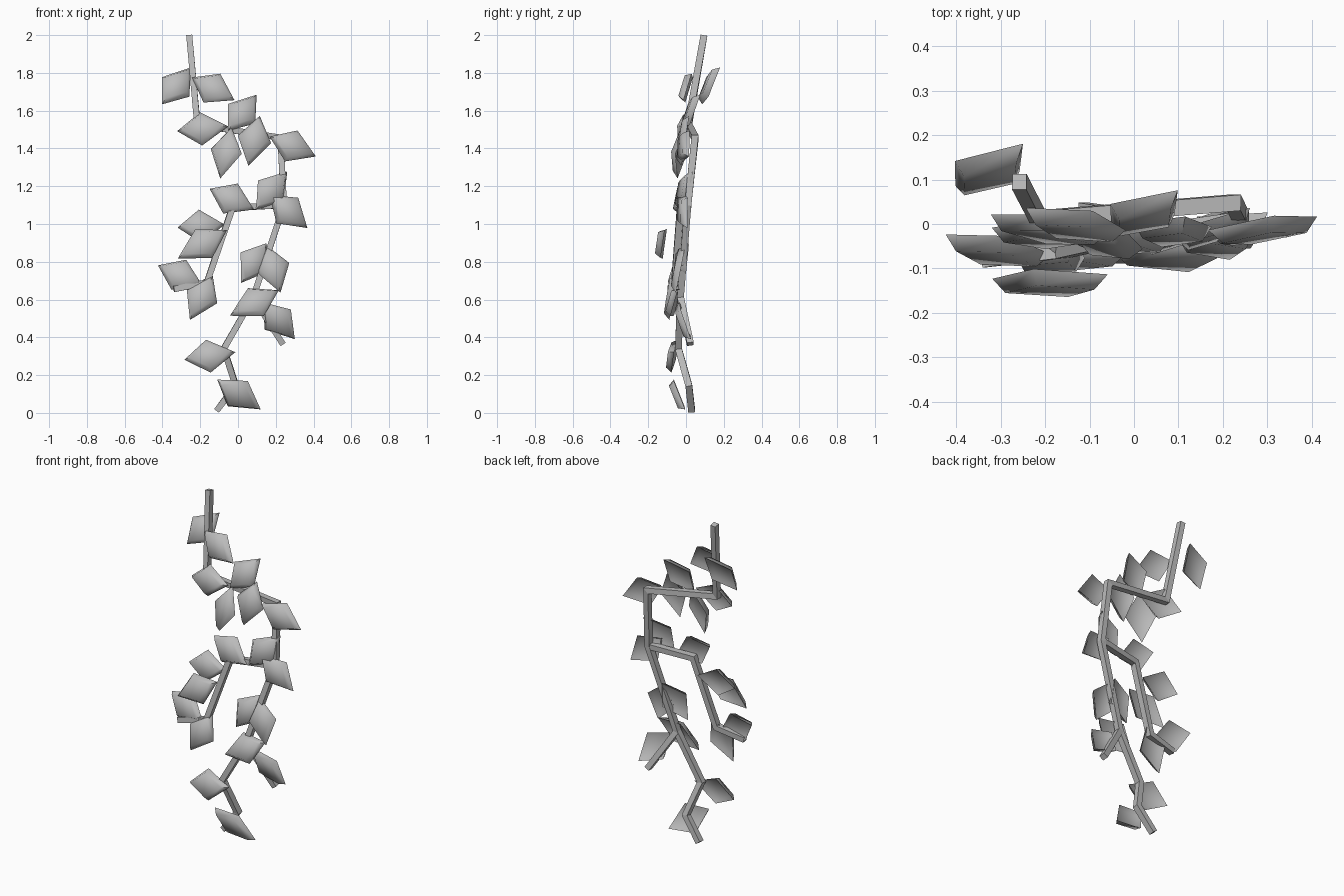
import bpy
import bmesh
from math import radians
from mathutils import Vector

default_cube = bpy.data.objects.get("Cube")
if default_cube:
    bpy.data.objects.remove(default_cube, do_unlink=True)

# One plain grey for the whole plant
GREY = (0.5, 0.5, 0.5, 1.0)
grey = bpy.data.materials.new("plain grey")
grey.use_nodes = True
grey.diffuse_color = GREY
grey.node_tree.nodes["Principled BSDF"].inputs["Base Color"].default_value = GREY

FRONT = Vector((0, -1, 0))
# Directions a leaf can face
FORWARD = (0, -1, 0.22)
UPWARD = (0, -1, 0.4)
DOWNWARD = (0, -1, -0.42)
TO_LEFT = (0.35, -1, 0.25)
TO_RIGHT = (-0.4, -1, 0.2)


def add_object(name, bm):
    """Turn a bmesh into a named, coloured object."""
    bmesh.ops.recalc_face_normals(bm, faces=bm.faces)
    mesh = bpy.data.meshes.new(name)
    bm.to_mesh(mesh)
    bm.free()
    mesh.materials.append(grey)
    obj = bpy.data.objects.new(name, mesh)
    bpy.context.scene.collection.objects.link(obj)
    return obj


def bridge(bm, lower, upper):
    """Join two rings of four vertices with side faces."""
    for i in range(4):
        j = (i + 1) % 4
        bm.faces.new((lower[i], lower[j], upper[j], upper[i]))


def stem(name, points, width=0.032, depth=0.036):
    """Sweep a square section along a path with mitred corners."""
    path = [Vector(p) for p in points]
    bm = bmesh.new()
    rings = []
    for i, point in enumerate(path):
        before = (point - path[max(i - 1, 0)]).normalized()
        after = (path[min(i + 1, len(path) - 1)] - point).normalized()
        tangent = (before + after).normalized()
        mitre = max(tangent.dot(after if after.length else before), 0.5)
        side = tangent.cross(FRONT).normalized() * width / (2 * mitre)
        front = side.cross(tangent).normalized() * depth / 2
        corners = (side + front, side - front, -side - front, front - side)
        rings.append([bm.verts.new(point + c) for c in corners])
    for lower, upper in zip(rings, rings[1:]):
        bridge(bm, lower, upper)
    bm.faces.new(rings[0])
    bm.faces.new(rings[-1])
    return add_object(name, bm)


def leaf(name, start, end, facing=FORWARD, half_width=0.09, thickness=0.034):
    """Cupped diamond leaf: wide rim, raised front, hollowed back."""
    start, end, facing = Vector(start), Vector(end), Vector(facing)
    axis = (end - start).normalized()
    normal = (facing - axis * facing.dot(axis)).normalized()
    across = axis.cross(normal) * half_width
    middle = start.lerp(end, 0.47)
    outline = (start, middle + across, end, middle - across)
    bm = bmesh.new()

    def ring(scale, height):
        centre = middle + normal * thickness * height
        return [bm.verts.new(centre + (p - middle) * scale) for p in outline]

    rim, face, hollow = ring(1, -0.5), ring(0.77, 0.5), ring(0.74, 0)
    bridge(bm, rim, face)
    bridge(bm, hollow, rim)
    bm.faces.new(face)
    bm.faces.new(hollow)
    obj = add_object(name, bm)
    bpy.ops.object.select_all(action="DESELECT")
    obj.select_set(True)
    bpy.context.view_layer.objects.active = obj
    bpy.ops.object.shade_smooth_by_angle(angle=radians(70))
    return obj


# Main stem from the top down, then the two side shoots
stem("main_stem", [
    (-0.258, 0.095, 1.998), (-0.215, 0.012, 1.525), (0.225, 0.048, 1.457),
    (0.243, 0.01, 1.1), (0.08, -0.03, 0.61), (-0.075, -0.04, 0.34),
    (-0.012, 0.015, 0.145), (-0.113, 0.03, 0.012)])
stem("left_shoot", [
    (0.24, 0.01, 1.1), (-0.03, -0.03, 1.085),
    (-0.165, -0.06, 0.69), (-0.34, -0.08, 0.655)])
stem("lower_shoot", [(0.08, -0.03, 0.61), (0.237, 0.023, 0.365)])

# Leaves: the two ends of the long diagonal, and a facing where it differs
upper_leaves = [
    ((-0.4, 0.07, 1.64), (-0.248, 0.165, 1.835)),
    ((-0.245, 0.02, 1.78), (-0.02, -0.03, 1.66)),
    ((-0.05, -0.02, 1.5), (0.1, 0.06, 1.69)),
    ((-0.325, 0.005, 1.495), (-0.055, -0.035, 1.52)),
    ((-0.04, -0.015, 1.515), (-0.1, -0.06, 1.245), TO_RIGHT),
    ((0.115, 0.0, 1.575), (0.055, -0.04, 1.31)),
    ((0.17, -0.03, 1.465), (0.415, 0.0, 1.36)),
]
middle_leaves = [
    ((0.1, -0.05, 1.08), (0.265, 0.02, 1.28), TO_LEFT),
    ((-0.15, -0.03, 1.19), (0.085, -0.05, 1.08)),
    ((0.17, -0.03, 1.155), (0.37, -0.01, 0.98)),
    ((-0.32, -0.025, 0.985), (-0.07, -0.025, 1.0)),
    ((-0.06, -0.13, 0.97), (-0.32, -0.14, 0.82)),
    ((-0.425, -0.04, 0.785), (-0.19, -0.085, 0.68)),
    ((-0.135, -0.065, 0.735), (-0.255, -0.105, 0.495)),
]
lower_leaves = [
    ((0.155, 0.0, 0.9), (0.02, -0.06, 0.69), TO_LEFT),
    ((0.15, -0.02, 0.89), (0.225, -0.07, 0.64)),
    ((0.215, -0.06, 0.655), (-0.045, -0.08, 0.52), UPWARD),
    ((0.13, -0.05, 0.58), (0.3, 0.01, 0.385), DOWNWARD),
    ((-0.285, -0.07, 0.285), (-0.015, -0.08, 0.325)),
    ((-0.11, -0.08, 0.17), (0.12, -0.02, 0.012), DOWNWARD),
]
groups = {"upper": upper_leaves, "middle": middle_leaves, "lower": lower_leaves}
for group, leaves in groups.items():
    for number, placing in enumerate(leaves, 1):
        leaf(f"{group}_leaf_{number}", *placing)
